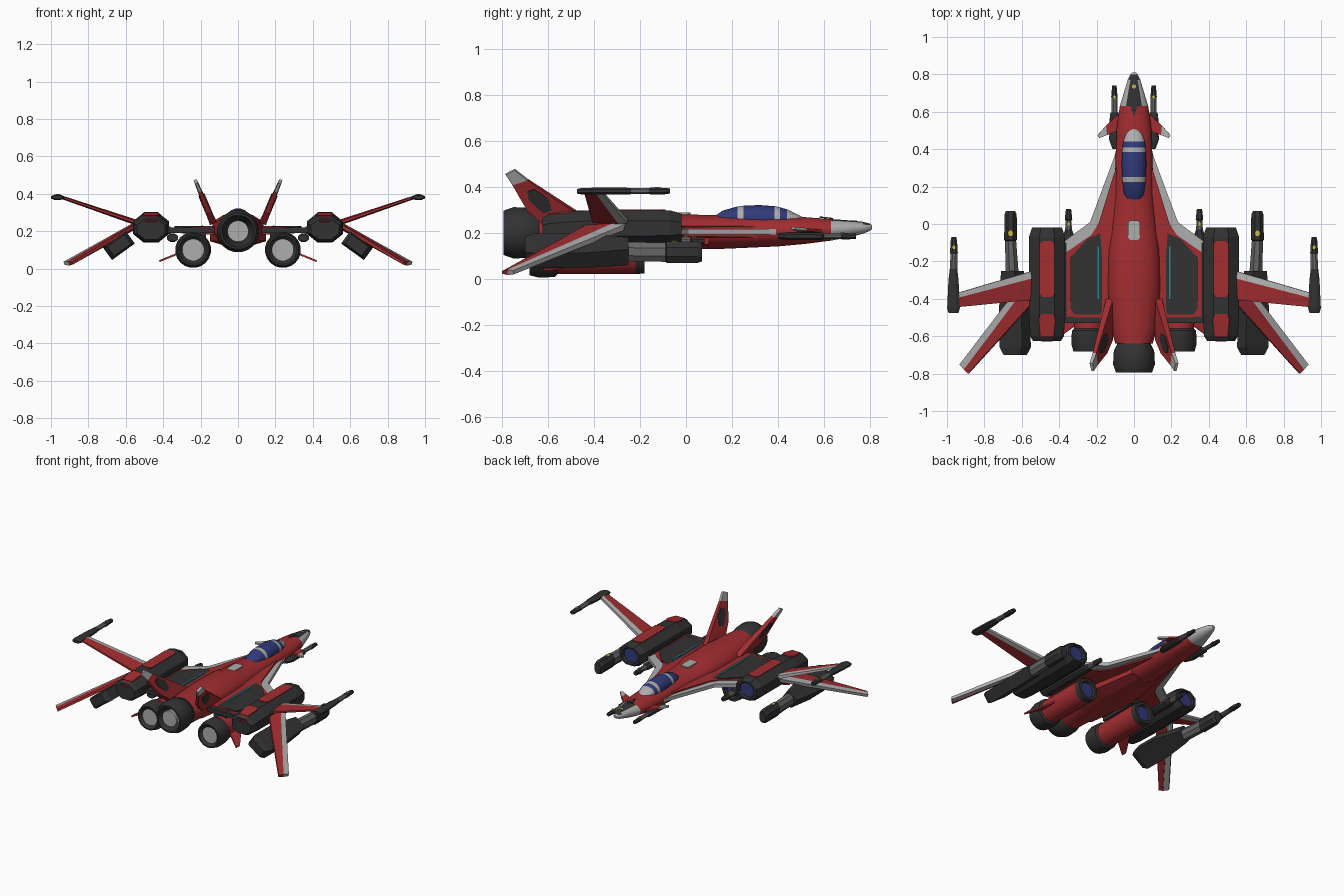
import bpy, bmesh, math
from mathutils import Vector

COLOURS = {"R": ("red_paint", (0.36, 0.026, 0.03)), "D": ("dark_metal", (0.032, 0.032, 0.033)),
           "G": ("light_grey", (0.42, 0.42, 0.42)), "B": ("blue_glass", (0.03, 0.042, 0.19)),
           "Y": ("yellow_mark", (0.6, 0.5, 0.05)), "T": ("teal_line", (0.02, 0.25, 0.32)),
           "M": ("mid_grey", (0.13, 0.13, 0.13))}
KEYS = list(COLOURS)
MATS = []
for name, col in COLOURS.values():
    m = bpy.data.materials.new(name)
    m.diffuse_color = (*col, 1)
    MATS.append(m)


def finish(name, bm, mirror=True, smooth=False):
    bmesh.ops.recalc_face_normals(bm, faces=bm.faces)
    me = bpy.data.meshes.new(name)
    bm.to_mesh(me)
    bm.free()
    for m in MATS:
        me.materials.append(m)
    ob = bpy.data.objects.new(name, me)
    bpy.context.collection.objects.link(ob)
    if smooth:
        bpy.ops.object.select_all(action='DESELECT')
        ob.select_set(True)
        bpy.context.view_layer.objects.active = ob
        bpy.ops.object.shade_smooth_by_angle(angle=math.radians(35))
    if mirror:
        mod = ob.modifiers.new("mirror", 'MIRROR')
        mod.use_mirror_merge = False
    return ob


def loft(name, secs, mats, n=8, mirror=True, smooth=False, roll=0, rule=None):
    """Rings (y, x, z, half width, half height); mats = rear cap, segments, front cap."""
    bm = bmesh.new()
    k, c, s = 1 / math.cos(math.pi / n), math.cos(roll), math.sin(roll)
    rings = []
    for y, x, z, rx, rz in secs:
        ring = []
        for i in range(n):
            a = 2 * math.pi * (i + 0.5) / n
            u, v = rx * k * math.cos(a), rz * k * math.sin(a)
            ring.append(bm.verts.new((x + u * c + v * s, y, z - u * s + v * c)))
        rings.append(ring)
    bm.faces.new(rings[0]).material_index = KEYS.index(mats[0])
    bm.faces.new(rings[-1]).material_index = KEYS.index(mats[-1])
    for j, (a, b) in enumerate(zip(rings, rings[1:])):
        for i in range(n):
            f = bm.faces.new((a[i], a[(i + 1) % n], b[(i + 1) % n], b[i]))
            key = mats[j + 1]
            if rule:
                key = rule(f.calc_center_median(), key)
            f.material_index = KEYS.index(key)
    return finish(name, bm, mirror, smooth)


def plate(name, pts, th, mat, mirror=True):
    """Polygon thickened about its own plane; th may be one value or one per point."""
    pts = [Vector(p) for p in pts]
    if not isinstance(th, (list, tuple)):
        th = [th] * len(pts)
    nrm = sum(((a - pts[0]).cross(b - pts[0]) for a, b in zip(pts[1:], pts[2:])), Vector()).normalized()
    bm = bmesh.new()
    up = [bm.verts.new(p + nrm * t / 2) for p, t in zip(pts, th)]
    lo = [bm.verts.new(p - nrm * t / 2) for p, t in zip(pts, th)]
    n = len(pts)
    bm.faces.new(up)
    bm.faces.new(lo[::-1])
    for i in range(n):
        bm.faces.new((up[i], lo[i], lo[(i + 1) % n], up[(i + 1) % n]))
    for f in bm.faces:
        f.material_index = KEYS.index(mat)
    return finish(name, bm, mirror)


def flat(xy, z):
    return [(x, y, z) for x, y in xy]


def rect(x0, x1, y0, y1, c=0.0):
    return [(x0 + c, y0), (x1 - c, y0), (x1, y0 + c), (x1, y1 - c),
            (x1 - c, y1), (x0 + c, y1), (x0, y1 - c), (x0, y0 + c)]


def wing(name, le_r, le_t, te_t, te_r, th_r, th_t, f_r, f_t):
    """Red panel with a grey leading-edge strip."""
    a, b, c, d = map(Vector, (le_r, le_t, te_t, te_r))
    m, n = a.lerp(d, f_r), b.lerp(c, f_t)
    plate(name + "_leading_edge", [a, b, n, m], [th_r * .7, th_t * .7, th_t, th_r], "G")
    plate(name + "_panel", [m, n, c, d], [th_r, th_t, th_t * .5, th_r * .5], "R")


# fuselage: red body, grey nose with dark upper panel
def nose_rule(c, key):
    return "D" if .62 < c.y < .80 and c.z > .232 and abs(c.x) < .026 else key


loft("fuselage", [(-.64, 0, .20, .10, .095), (-.55, 0, .205, .125, .09), (-.35, 0, .21, .14, .09),
                  (-.14, 0, .21, .135, .088), (-.06, 0, .205, .125, .077), (.15, 0, .203, .105, .073),
                  (.40, 0, .207, .097, .066), (.52, 0, .21, .092, .058), (.63, 0, .213, .076, .047),
                  (.70, 0, .217, .055, .038), (.77, 0, .222, .034, .026), (.80, 0, .224, .02, .016),
                  (.81, 0, .225, .01, .008)], "DRRRRRRRRGGGGG", 16, False, True, rule=nose_rule)
plate("nose_panel_point", [(-.022, .64, .262), (.022, .64, .262), (0, .58, .269)][::-1], .006, "D", False)
plate("spine_hatch", flat(rect(-.032, .032, -.085, .02, .012), .284), .008, "G", False)

# canopy with grey frames
loft("canopy", [(.12, 0, .262, .03, .008), (.16, 0, .262, .053, .035), (.225, 0, .262, .062, .053),
                (.25, 0, .262, .064, .056), (.32, 0, .262, .066, .059), (.385, 0, .262, .064, .054),
                (.41, 0, .262, .062, .049), (.44, 0, .262, .058, .04), (.48, 0, .262, .043, .02),
                (.51, 0, .26, .02, .007)], "BBBGBBGBGGG", 16, False, True)

# delta body with grey leading edges and dark upper panels
plate("delta_body", flat([(0, .34), (.085, .34), (.19, .0), (.23, -.06), (.375, -.16), (.375, -.50), (0, -.50)], .205),
      [.06, .05, .04, .035, .025, .025, .06], "R")
plate("delta_leading_edge", flat([(.09, .42), (.105, .36), (.235, .01), (.37, -.09), (.375, -.16),
                                  (.225, -.06), (.18, .02), (.085, .30)], .205), .024, "G")
plate("delta_dark_panel", flat([(.18, -.05), (.25, -.08), (.34, -.18), (.34, -.45), (.32, -.485),
                                (.18, -.485), (.155, -.42)], .217), .02, "D")
plate("teal_strip", flat([(.187, -.12), (.195, -.12), (.195, -.40), (.187, -.40)], .228), .006, "T")
plate("delta_trailing_bar", flat(rect(.10, .38, -.53, -.495), .205), .03, "D")
plate("delta_dark_hinge", flat(rect(.36, .39, -.52, -.10), .205), .04, "D")

# lower hull between the engines
loft("belly", [(-.56, 0, .165, .11, .04), (-.2, 0, .165, .15, .045), (.1, 0, .165, .1, .035)], "RRRR", 8, False)

# main nozzle
loft("main_nozzle", [(-.70, 0, .2, .055, .055), (-.795, 0, .2, .085, .085), (-.795, 0, .2, .096, .096),
                     (-.75, 0, .2, .112, .112), (-.68, 0, .2, .108, .108), (-.63, 0, .2, .085, .085)],
     "GDDDDDD", 20, False, True)
loft("main_exhaust_disc", [(-.785, 0, .2, .056, .056), (-.765, 0, .2, .056, .056)], "GGG", 20, False)

# lower engines
loft("lower_engine", [(-.665, .24, .1, .058, .058), (-.682, .24, .1, .075, .075), (-.682, .24, .1, .084, .084),
                      (-.64, .24, .1, .095, .095), (-.57, .24, .1, .092, .092), (-.56, .24, .1, .08, .08),
                      (-.22, .24, .1, .08, .08), (-.18, .24, .1, .076, .076), (-.18, .24, .1, .058, .058),
                      (-.20, .24, .1, .052, .052)], "GDDDDDRDDDB", 20, True, True)
plate("engine_pylon", [(.22, -.52, .16), (.22, -.22, .16), (.22, -.18, .2), (.22, -.52, .2)], .10, "D")
plate("ventral_fin", [(.31, -.40, .085), (.42, -.58, .04), (.42, -.62, .04), (.31, -.54, .085)], .01, "R")

# side pods with red panels and blue intakes
loft("side_pod", [(-.625, .465, .21, .075, .055), (-.60, .465, .212, .09, .067), (-.48, .465, .218, .097, .078),
                  (-.07, .465, .22, .097, .078), (-.02, .465, .22, .08, .064), (-.02, .465, .22, .062, .054),
                  (-.04, .465, .22, .055, .05)], "DDDDDDDB", 8)
plate("pod_red_panel", flat(rect(.425, .505, -.39, -.09, .018), .297), .009, "R")
plate("pod_rear_panel", [(.435, -.48, .296), (.495, -.48, .296), (.51, -.51, .293), (.5, -.6, .279),
                         (.43, -.6, .279), (.42, -.51, .293)], .009, "R")
plate("pod_tail_panel", [(.43, -.6, .277), (.5, -.6, .277), (.495, -.626, .25), (.435, -.626, .25)], .008, "R")

# wings
wing("upper_wing", (.54, -.25, .245), (.95, -.37, .384), (.95, -.445, .384), (.54, -.405, .245), .03, .018, .25, .35)
wing("lower_wing", (.54, -.24, .235), (.93, -.75, .028), (.885, -.80, .028), (.54, -.42, .235), .036, .026, .30, .55)

# wing-tip guns
loft("tip_gun", [(-.475, .965, .381, .027, .01), (-.45, .965, .381, .034, .015), (-.30, .965, .382, .027, .015),
                 (-.24, .965, .382, .02, .014), (-.16, .963, .382, .018, .013), (-.155, .963, .382, .021, .015),
                 (-.09, .963, .382, .017, .014), (-.07, .963, .382, .013, .011)], "DDDDMDDDD", 8)

# heavy guns below the wings
loft("under_gun_body", [(-.70, .635, .125, .055, .03), (-.66, .635, .123, .074, .04), (-.45, .638, .123, .074, .04),
                        (-.25, .65, .12, .045, .042)], "DDDDD", 4, roll=math.radians(36))
loft("under_gun_barrel", [(-.30, .65, .12, .034, .04), (-.25, .652, .118, .034, .042), (-.09, .66, .116, .03, .042),
                          (-.085, .66, .116, .034, .047), (.05, .66, .116, .033, .047), (.07, .66, .116, .024, .04)],
     "DDMDDDD", 8)

# small guns beside the pods and the nose
loft("inner_gun", [(-.50, .35, .165, .03, .018), (-.06, .35, .165, .03, .022), (-.03, .35, .165, .018, .018),
                   (.02, .35, .165, .016, .016), (.025, .35, .165, .02, .02), (.08, .35, .165, .014, .014)], "DDDMDDD", 8)
loft("nose_gun", [(.40, .095, .185, .02, .012), (.45, .105, .185, .028, .017), (.59, .105, .185, .024, .016),
                  (.60, .103, .185, .016, .012), (.675, .103, .185, .016, .012), (.68, .105, .185, .017, .014),
                  (.74, .105, .185, .012, .012)], "DDDDMDDD", 8)

# canards
plate("canard", [(.06, .61, .205), (.15, .525, .215), (.145, .475, .215), (.08, .50, .205)], .012, "R")
plate("canard_tip", [(.15, .525, .215), (.195, .475, .22), (.185, .46, .22), (.145, .475, .215)], .012, "G")


# tail fins
def fin(y, z):
    return (.135 + (z - .25) * .42, y, z)


plate("tail_fin", [fin(-.40, .24), fin(-.69, .432), fin(-.755, .41), fin(-.69, .30), fin(-.62, .24)],
      [.04, .022, .018, .03, .04], "R")
plate("tail_fin_tip", [fin(-.69, .432), fin(-.745, .475), fin(-.785, .455), fin(-.755, .41)], [.022, .018, .014, .018], "G")
plate("tail_fin_patch", [fin(-.60, .355), fin(-.66, .395), fin(-.69, .385), fin(-.685, .35),
                         fin(-.62, .29), fin(-.585, .305)], .036, "D")

# yellow markers
for i, (x, y, z, s) in enumerate([(.66, -.05, .162, .014), (.963, -.125, .396, .009), (.105, .68, .199, .008),
                                  (.35, .0, .182, .008)]):
    plate("yellow_marker_%d" % i, flat(rect(x - s, x + s, y - s, y + s, s * .6), z), .008, "Y")
plate("nose_marker", flat(rect(-.01, .01, .725, .745, .006), .251), .006, "Y", False)
